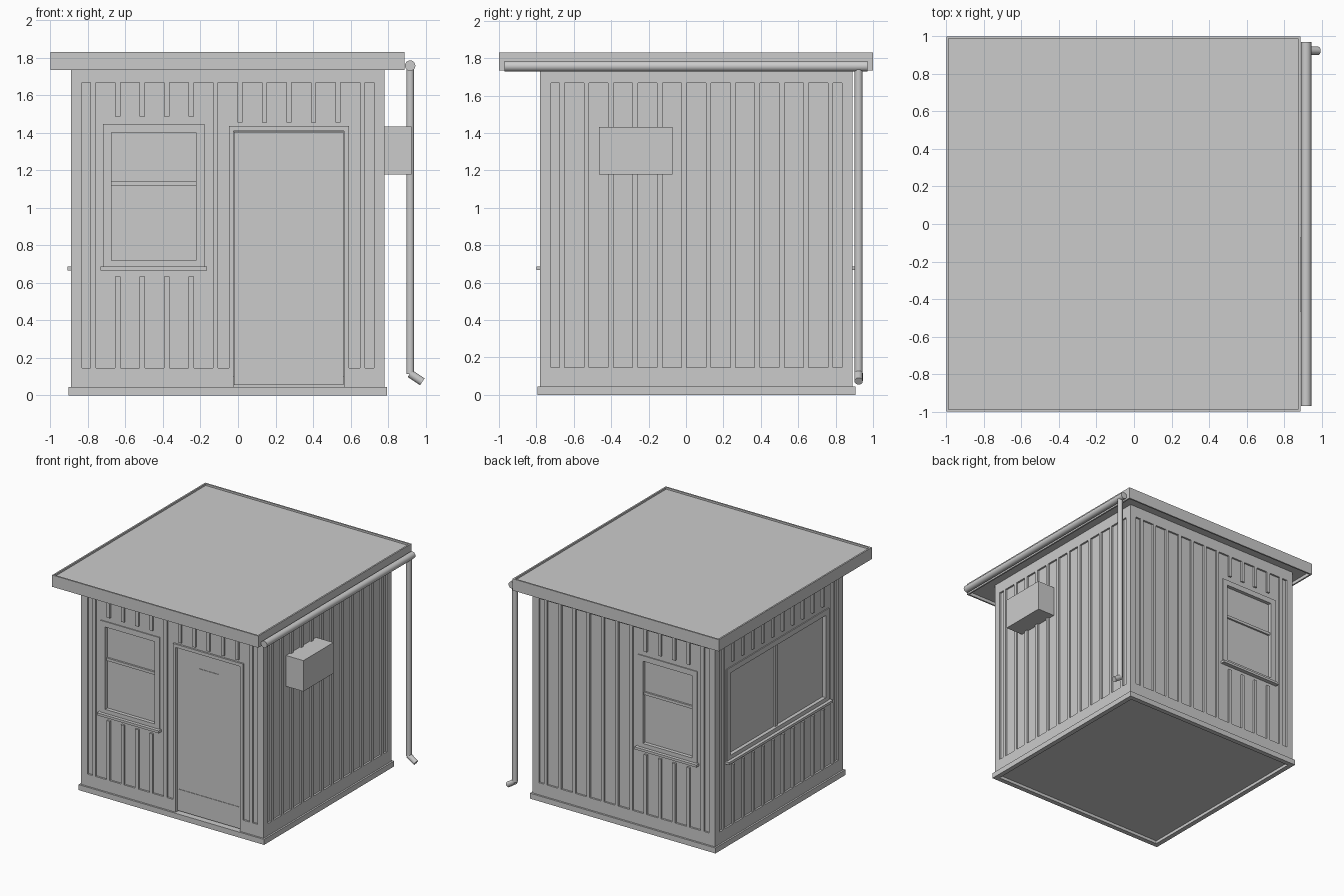
import bpy, bmesh, math
from mathutils import Matrix, Vector

if "Cube" in bpy.data.objects:
    bpy.data.objects.remove(bpy.data.objects["Cube"])

CX, CY, H = -0.054, 0.055, 0.835     # hut centre and half width
RECESS, CORE = 0.015, 0.045           # depths of wall panel and inner core
Z0, Z1 = 0.145, 1.667                 # panel bottom and top
EDGE = 0.778                          # half width of recessed panel

grey = bpy.data.materials.new("plain_grey")
grey.diffuse_color = (0.6, 0.6, 0.6, 1)
grey.use_nodes = True
grey.node_tree.nodes["Principled BSDF"].inputs["Base Color"].default_value = grey.diffuse_color


def finish(name, bm):
    me = bpy.data.meshes.new(name)
    bmesh.ops.recalc_face_normals(bm, faces=bm.faces)
    bm.to_mesh(me)
    bm.free()
    me.materials.append(grey)
    ob = bpy.data.objects.new(name, me)
    bpy.context.collection.objects.link(ob)
    return ob


def add_box(bm, x0, x1, y0, y1, z0, z1, turn=None):
    m = Matrix.Translation(((x0 + x1) / 2, (y0 + y1) / 2, (z0 + z1) / 2))
    m = m @ Matrix.Diagonal((x1 - x0, y1 - y0, z1 - z0, 1))
    bmesh.ops.create_cube(bm, size=1, matrix=(turn @ m) if turn else m)


def box(name, *dims):
    bm = bmesh.new()
    add_box(bm, *dims)
    return finish(name, bm)


def ring(name, x0, x1, y0, y1, z0, z1, t):
    """Rectangular frame with wall thickness t."""
    bm = bmesh.new()
    for s in ((x0, x1, y0, y0 + t), (x0, x1, y1 - t, y1),
              (x0, x0 + t, y0 + t, y1 - t), (x1 - t, x1, y0 + t, y1 - t)):
        add_box(bm, *s, z0, z1)
    return finish(name, bm)


def wall_boxes(name, angle, boxes):
    """Boxes given as u0, u1, depth0, depth1, z0, z1 on a wall turned by angle."""
    turn = Matrix.Translation((CX, CY, 0)) @ Matrix.Rotation(math.radians(angle), 4, 'Z')
    bm = bmesh.new()
    for u0, u1, d0, d1, z0, z1 in boxes:
        add_box(bm, u0, u1, -H + d0, -H + d1, z0, z1, turn)
    return finish(name, bm)


def pipe(name, a, b, r, sides=20):
    bm = bmesh.new()
    a, b = Vector(a), Vector(b)
    d = b - a
    m = Matrix.Translation((a + b) / 2) @ d.to_track_quat('Z', 'Y').to_matrix().to_4x4()
    bmesh.ops.create_cone(bm, cap_ends=True, segments=sides, radius1=r, radius2=r,
                          depth=d.length, matrix=m)
    ob = finish(name, bm)
    bpy.ops.object.select_all(action='DESELECT')
    ob.select_set(True)
    bpy.context.view_layer.objects.active = ob
    bpy.ops.object.shade_smooth_by_angle(angle=math.radians(40))
    return ob


def window(name, angle, u, half, sliding=False):
    a, b, z0, z1, t = u - half, u + half, 0.72, 1.40, 0.045
    wall_boxes(name + "_glass", angle, [(a, b, 0.037, 0.05, z0, z1)])
    wall_boxes(name + "_trim", angle, [
        (a - t, a, 0.007, 0.04, z0, z1), (b, b + t, 0.007, 0.04, z0, z1),
        (a - t, b + t, 0.007, 0.04, z1, z1 + t), (a - t, b + t, 0.007, 0.04, 0.68, z0)])
    rail = (u - 0.012, u + 0.012, 0.022, 0.045, z0, z1) if sliding else \
           (a, b, 0.022, 0.045, 1.117, 1.14)
    wall_boxes(name + "_rail", angle, [rail])
    wall_boxes(name + "_sill", angle, [(a - 0.058, b + 0.058, -0.02, 0.04, 0.667, 0.687)])


def wall(name, angle, openings):
    """openings: u0, u1, z0, z1 of the hole, then low and high end of the rib gap."""
    panels, ribs, start = [], [], -EDGE - 0.02
    for u0, u1, z0, z1, lo, hi in openings:
        panels.append((start, u0, RECESS, 0.06, Z0 - 0.01, Z1 + 0.01))
        panels.append((u0, u1, RECESS, 0.06, z1, Z1 + 0.01))
        if z0 > Z0:
            panels.append((u0, u1, RECESS, 0.06, Z0 - 0.01, z0))
        start = u1
    panels.append((start, EDGE + 0.02, RECESS, 0.06, Z0 - 0.01, Z1 + 0.01))
    for k in range(12):
        c = (k - 5.5) * 0.1305
        spans = [(Z0, Z1)]
        for u0, u1, z0, z1, lo, hi in openings:
            if u0 - 0.04 < c < u1 + 0.04:
                spans = [(hi, Z1)] + ([(Z0, lo)] if lo > Z0 else [])
        ribs += [(c - 0.014, c + 0.014, 0, 0.035, s, e) for s, e in spans]
    wall_boxes(name + "_panel", angle, panels)
    wall_boxes(name + "_ribs", angle, ribs)


# base ring, core, corner posts and top band
ring("base", CX - 0.849, CX + 0.849, CY - 0.85, CY + 0.85, 0, 0.045, 0.04)
c = H - CORE
box("wall_core", CX - c, CX + c, CY - c, CY + c, 0.1, 1.75)
box("floor", CX - 0.83, CX + 0.83, CY - 0.83, CY + 0.83, 0.025, 0.043)
box("top_band", CX - H, CX + H, CY - H, CY + H, Z1, 1.78)
bm = bmesh.new()
for sx in (-1, 1):
    for sy in (-1, 1):
        xs = sorted((CX + sx * EDGE, CX + sx * H))
        ys = sorted((CY + sy * EDGE, CY + sy * H))
        add_box(bm, *xs, *ys, 0.04, Z1)
finish("corner_posts", bm)

# four ribbed walls
WIN = (0.72, 1.40, 0.635, 1.487)
DOOR0, DOOR1 = 0.03, 0.62
wall("front_wall", 0, [(-0.62, -0.17, *WIN), (DOOR0, DOOR1, 0.047, 1.407, 0, 1.455)])
wall("right_wall", 90, [])
wall("back_wall", 180, [(0.17, 0.62, *WIN)])
wall("left_wall", 270, [(-0.6225, 0.6225, *WIN)])
for n, a in (("right", 90), ("back", 180), ("left", 270)):
    wall_boxes(n + "_bottom_band", a, [(-EDGE, EDGE, 0, 0.05, 0.04, Z0)])
wall_boxes("front_bottom_band", 0, [(-EDGE, DOOR0, 0, 0.05, 0.04, Z0),
                                    (DOOR1, EDGE, 0, 0.05, 0.04, Z0)])

# windows
window("front_window", 0, -0.395, 0.225)
window("back_window", 180, 0.395, 0.225)
window("left_window", 270, 0, 0.6225, sliding=True)

# door with frame, small pane and kick plate
wall_boxes("door_frame", 0, [
    (DOOR0 - 0.025, DOOR0, 0, 0.05, Z0, 1.435), (DOOR1, DOOR1 + 0.025, 0, 0.05, Z0, 1.435),
    (DOOR0, DOOR1, 0, 0.05, 1.408, 1.435)])
wall_boxes("door", 0, [(DOOR0 + 0.003, DOOR1 - 0.003, 0.019, 0.05, 0.055, 1.404)])
wall_boxes("door_pane", 0, [(0.235, 0.415, 0.015, 0.03, 0.85, 1.28)])
wall_boxes("door_kick_plate", 0, [(DOOR0 + 0.01, DOOR1 - 0.01, 0.015, 0.03, 0.06, 0.235)])

# roof: fascia ring around a flat deck
X0, X1, T = -1.0, 0.886, 0.013
ring("roof_fascia", X0, X1, -1, 1, 1.733, 1.83, T)
box("roof_deck", X0 + T, X1 - T, -1 + T, 1 - T, 1.76, 1.815)

# gutter, downpipe and wall unit
pipe("gutter", (0.917, -0.97, 1.757), (0.917, 0.97, 1.757), 0.028)
pipe("downpipe", (0.918, 0.923, 1.755), (0.918, 0.923, 0.115), 0.021)
pipe("downpipe_outlet", (0.916, 0.923, 0.117), (0.982, 0.923, 0.073), 0.022)
box("wall_unit", 0.74, 0.925, -0.466, -0.073, 1.178, 1.433)
